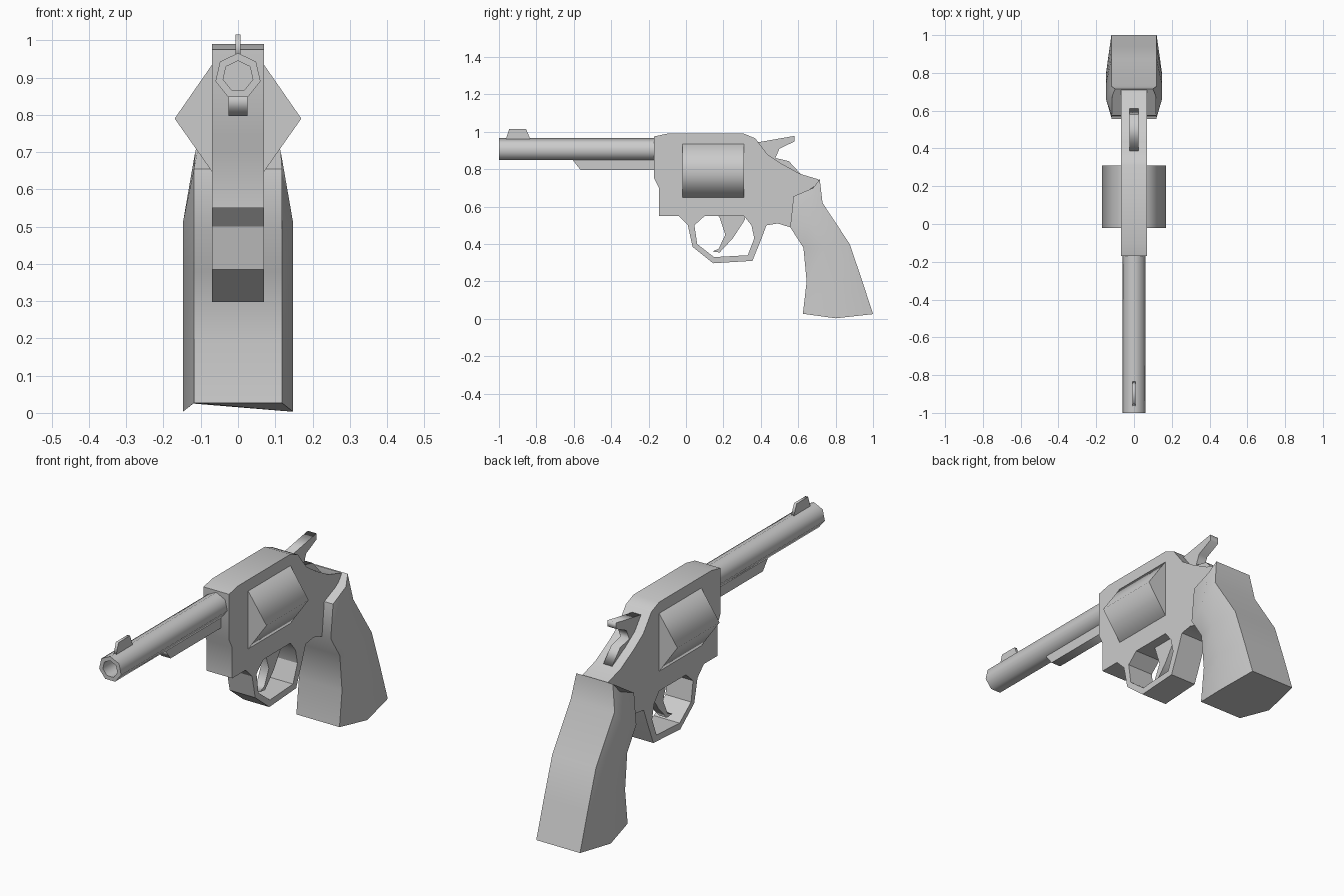
import bpy, bmesh, math
from math import sin, cos, pi, radians

if "Cube" in bpy.data.objects:
    bpy.data.objects.remove(bpy.data.objects["Cube"])


def finish(obj, angle=None):
    """Weld, fix normals and optionally smooth shallow edges."""
    bm = bmesh.new()
    bm.from_mesh(obj.data)
    bmesh.ops.remove_doubles(bm, verts=bm.verts, dist=0.0005)
    bmesh.ops.recalc_face_normals(bm, faces=bm.faces)
    bm.to_mesh(obj.data)
    bm.free()
    bpy.ops.object.select_all(action='DESELECT')
    obj.select_set(True)
    bpy.context.view_layer.objects.active = obj
    if angle:
        bpy.ops.object.shade_smooth_by_angle(angle=radians(angle))
    return obj


def plate(name, half, *loops, angle=None):
    """Extrude a (y, z) side profile to +-half in x; extra loops become holes."""
    curve = bpy.data.curves.new(name, 'CURVE')
    curve.dimensions = '2D'
    curve.fill_mode = 'BOTH'
    curve.extrude = half
    for pts in loops:
        s = curve.splines.new('POLY')
        s.points.add(len(pts) - 1)
        for p, (y, z) in zip(s.points, pts):
            p.co = (y, z, 0, 1)
        s.use_cyclic_u = True
    obj = bpy.data.objects.new(name, curve)
    obj.rotation_euler = (pi / 2, 0, pi / 2)
    bpy.context.collection.objects.link(obj)
    bpy.ops.object.select_all(action='DESELECT')
    obj.select_set(True)
    bpy.context.view_layer.objects.active = obj
    bpy.ops.object.convert(target='MESH')
    return finish(bpy.context.view_layer.objects.active, angle)


def loft(name, rings, angle=None):
    """Skin closed rings of equal length and cap both ends."""
    bm = bmesh.new()
    vs = [[bm.verts.new(p) for p in ring] for ring in rings]
    n = len(vs[0])
    for a, b in zip(vs, vs[1:]):
        for i in range(n):
            j = (i + 1) % n
            bm.faces.new((a[i], a[j], b[j], b[i]))
    bm.faces.new(vs[0])
    bm.faces.new(vs[-1])
    mesh = bpy.data.meshes.new(name)
    bm.to_mesh(mesh)
    bm.free()
    obj = bpy.data.objects.new(name, mesh)
    bpy.context.collection.objects.link(obj)
    return finish(obj, angle)


# Frame with integral trigger guard
plate("frame", 0.07,
      [(-0.17, 0.975), (-0.10, 0.99), (0.31, 0.99), (0.37, 0.965), (0.435, 0.88),
       (0.51, 0.83), (0.61, 0.775), (0.71, 0.745), (0.69, 0.66), (0.62, 0.55),
       (0.555, 0.49), (0.49, 0.51), (0.43, 0.50), (0.40, 0.42), (0.355, 0.31),
       (0.145, 0.297), (0.035, 0.385), (0.01, 0.50), (-0.04, 0.55), (-0.145, 0.55),
       (-0.145, 0.70), (-0.17, 0.75)],
      [(0.10, 0.55), (0.31, 0.55), (0.35, 0.50), (0.365, 0.43), (0.33, 0.34),
       (0.15, 0.33), (0.06, 0.40), (0.045, 0.50)], angle=30)

# Trigger and hammer
plate("trigger", 0.022,
      [(0.16, 0.57), (0.18, 0.54), (0.21, 0.45), (0.175, 0.375), (0.14, 0.36),
       (0.18, 0.355), (0.25, 0.43), (0.315, 0.53), (0.315, 0.57)])
plate("hammer", 0.024,
      [(0.38, 0.943), (0.58, 0.978), (0.58, 0.948), (0.50, 0.91), (0.478, 0.86),
       (0.55, 0.843), (0.612, 0.775), (0.50, 0.80), (0.40, 0.88)])

# Front sight and ejector housing under the barrel
plate("front_sight", 0.007,
      [(-0.965, 0.955), (-0.945, 1.015), (-0.855, 1.015), (-0.83, 0.955)])
plate("ejector_housing", 0.026,
      [(-0.61, 0.855), (-0.565, 0.797), (-0.16, 0.797), (-0.16, 0.855)])


# Seven-sided barrel with a blind bore
def barrel_ring(r, y):
    return [(r * sin(2 * pi * i / 7), y, 0.904 + r * cos(2 * pi * i / 7)) for i in range(7)]


loft("barrel", [barrel_ring(0.062, -0.15), barrel_ring(0.062, -1),
                barrel_ring(0.041, -1), barrel_ring(0.041, -0.8)], angle=60)

# Cylinder, showing as a ridge on each side of the frame
section = [(0.17, 0.79), (0.068, 0.937), (-0.068, 0.937),
           (-0.17, 0.79), (-0.068, 0.645), (0.068, 0.645)]
loft("cylinder", [[(x, y, z) for x, z in section] for y in (-0.02, 0.31)], angle=75)

# Grip: six-sided sections given as front, middle and back (half width, y, z)
grip = [
    [(0.118, 0.625, 0.027), (0.148, 0.80, 0.003), (0.12, 1.0, 0.025)],
    [(0.118, 0.645, 0.20), (0.148, 0.79, 0.20), (0.12, 0.94, 0.21)],
    [(0.118, 0.628, 0.38), (0.148, 0.74, 0.38), (0.12, 0.875, 0.40)],
    [(0.118, 0.557, 0.49), (0.148, 0.66, 0.51), (0.12, 0.73, 0.62)],
    [(0.118, 0.575, 0.655), (0.115, 0.68, 0.70), (0.10, 0.715, 0.747)],
]
loft("grip", [[(w, y, z) for w, y, z in s] + [(-w, y, z) for w, y, z in reversed(s)]
              for s in grip], angle=40)
